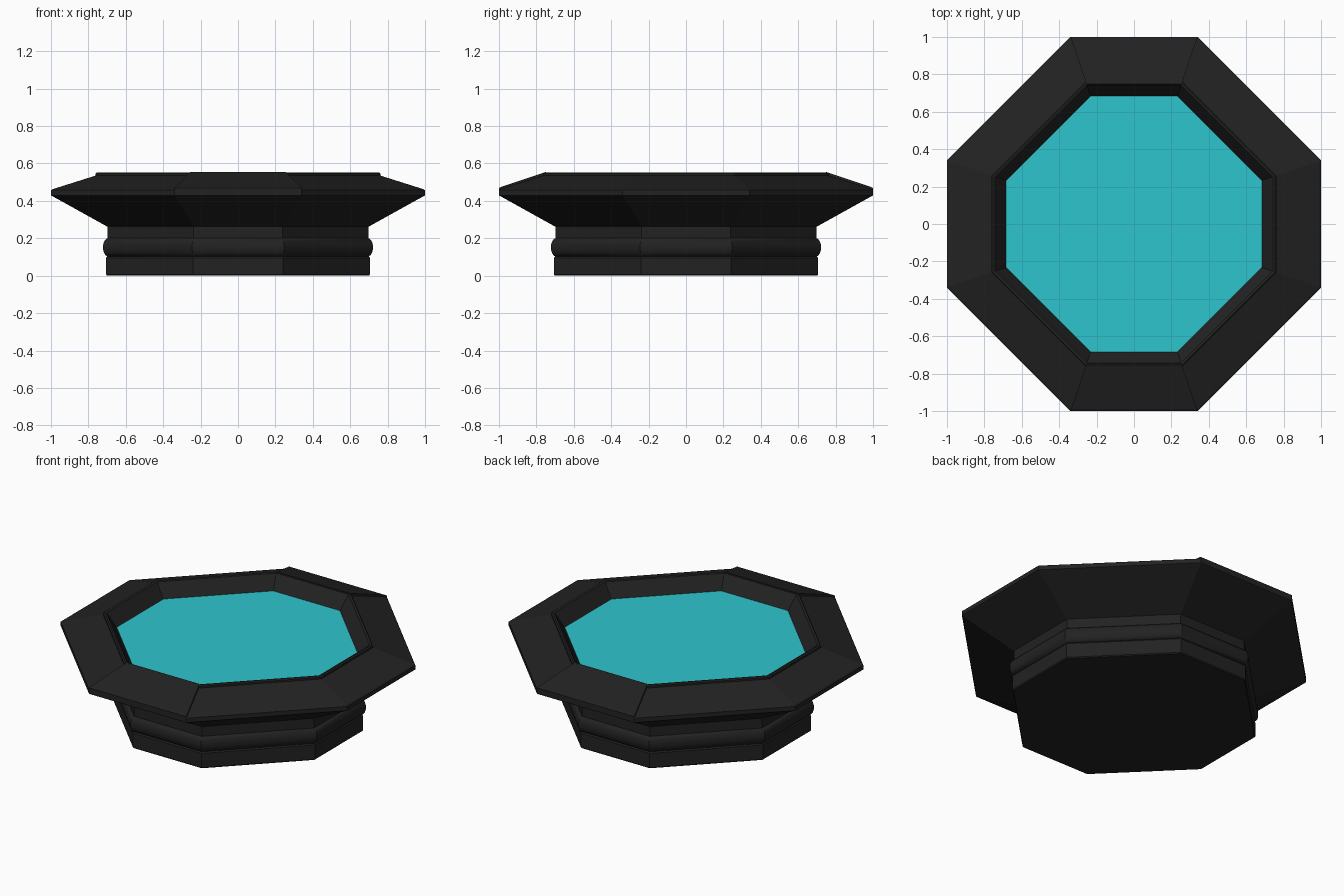
import bpy, bmesh, math

if "Cube" in bpy.data.objects:
    bpy.data.objects.remove(bpy.data.objects["Cube"])


def material(name, color):
    m = bpy.data.materials.new(name)
    m.use_nodes = True
    m.diffuse_color = color
    m.node_tree.nodes["Principled BSDF"].inputs["Base Color"].default_value = color
    return m


black = material("matte black", (0.016, 0.016, 0.016, 1))
aqua = material("aqua water", (0.027, 0.56, 0.61, 1))

SIDE = 0.34  # half length of a straight side relative to its distance


def octagon(r):
    a = r * SIDE
    return [(a, -r), (r, -a), (r, a), (a, r), (-a, r), (-r, a), (-r, -a), (-a, -r)]


def finish(name, bm, mat):
    bmesh.ops.recalc_face_normals(bm, faces=bm.faces)
    mesh = bpy.data.meshes.new(name)
    bm.to_mesh(mesh)
    bm.free()
    mesh.materials.append(mat)
    obj = bpy.data.objects.new(name, mesh)
    bpy.context.collection.objects.link(obj)
    return obj


def loft(name, profile, mat):
    """Sweep a (distance, height) profile around the octagon and cap both ends."""
    bm = bmesh.new()
    rings = [[bm.verts.new((x, y, z)) for x, y in octagon(r)] for r, z in profile]
    for low, high in zip(rings, rings[1:]):
        for i in range(8):
            j = (i + 1) % 8
            bm.faces.new((low[i], low[j], high[j], high[i]))
    bm.faces.new(rings[0][::-1])
    bm.faces.new(rings[-1])
    return finish(name, bm, mat)


def panel(name, profile, sign, mat):
    """Mitred slab lying along one straight side of the rim."""
    bm = bmesh.new()
    ends = [[bm.verts.new((s * r * SIDE, sign * r, z)) for r, z in profile]
            for s in (-1, 1)]
    n = len(profile)
    for i in range(n):
        j = (i + 1) % n
        bm.faces.new((ends[0][i], ends[0][j], ends[1][j], ends[1][i]))
    for end in ends:
        bm.faces.new(end)
    return finish(name, bm, mat)


# Pedestal
loft("base", [(0.70, 0), (0.705, 0.006), (0.705, 0.096), (0.698, 0.104),
              (0.698, 0.28)], black)

# Rounded moulding around the pedestal
bead = [(0.692 + 0.03 * math.sin(math.pi * i / 10),
         0.152 - 0.05 * math.cos(math.pi * i / 10)) for i in range(11)]
moulding = loft("moulding", bead, black)

# Flared basin with a sloping rim, inner lip and recessed floor
loft("basin", [(0.698, 0.262), (0.99, 0.424), (1.0, 0.43), (1.0, 0.457),
               (0.99, 0.463), (0.762, 0.535), (0.762, 0.546), (0.755, 0.553),
               (0.742, 0.55), (0.682, 0.46)], black)

# Raised panels on the front and back of the rim
slab = [(1.0, 0.445), (1.0, 0.468), (0.99, 0.474), (0.748, 0.555), (0.742, 0.53)]
for side, sign in (("front", -1), ("back", 1)):
    panel(side + "_rim_panel", slab, sign, black)

# Water surface
loft("water", [(0.684, 0.458), (0.684, 0.465)], aqua)

# Smooth the moulding while keeping the corners crisp
bpy.ops.object.select_all(action="DESELECT")
moulding.select_set(True)
bpy.context.view_layer.objects.active = moulding
bpy.ops.object.shade_smooth_by_angle(angle=math.radians(30))
